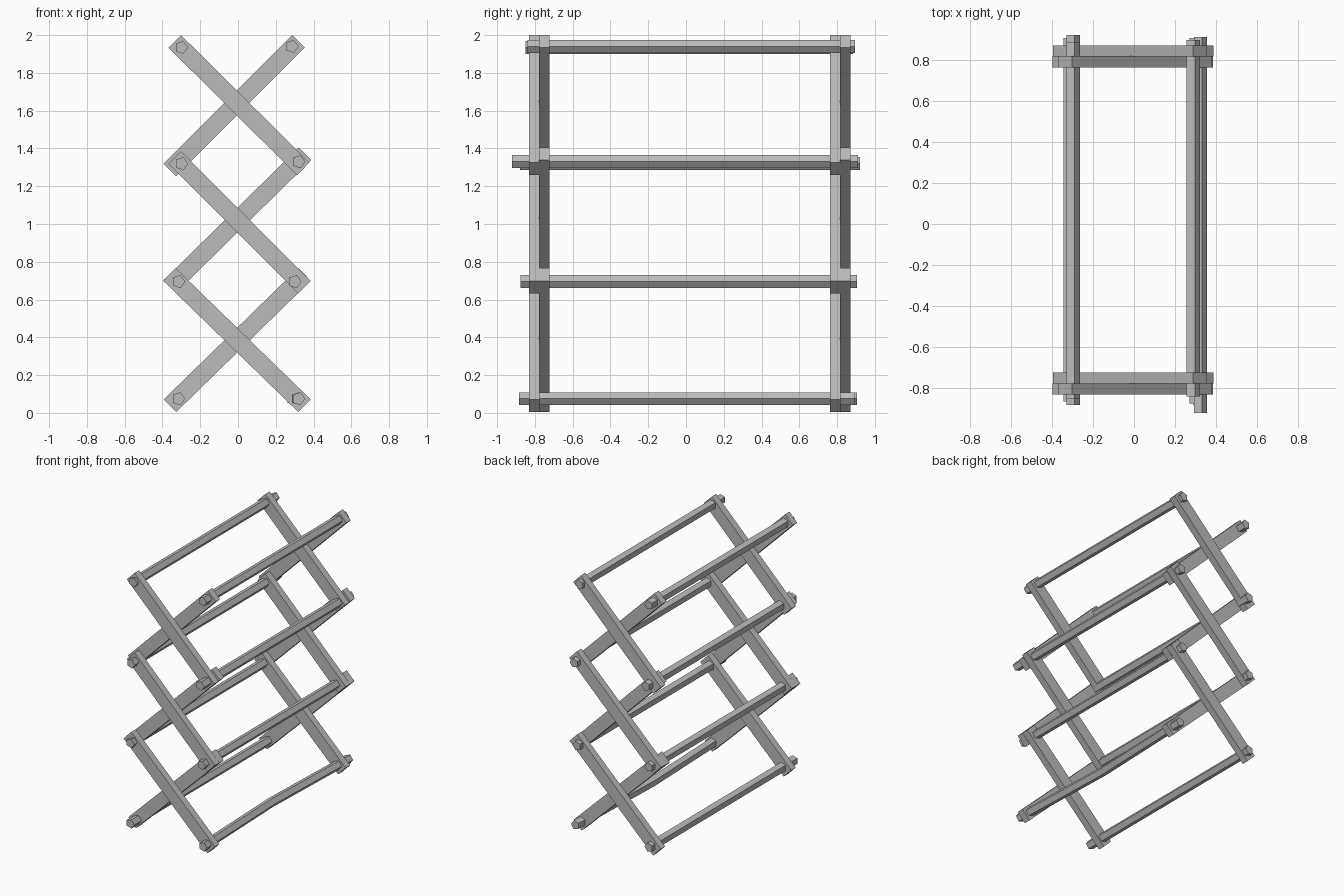
import bpy
import bmesh
from math import pi, cos, sin
from mathutils import Vector

cube = bpy.data.objects.get("Cube")
if cube:
    bpy.data.objects.remove(cube, do_unlink=True)

grey = bpy.data.materials.new("plain_grey")
grey.use_nodes = True
COLOUR = (0.5, 0.5, 0.5, 1)
grey.diffuse_color = COLOUR
grey.node_tree.nodes["Principled BSDF"].inputs["Base Color"].default_value = COLOUR


def loft(name, rings):
    """Join matching rings of points into a capped solid."""
    bm = bmesh.new()
    loops = [[bm.verts.new(p) for p in ring] for ring in rings]
    n = len(loops[0])
    for a, b in zip(loops, loops[1:]):
        for i in range(n):
            j = (i + 1) % n
            bm.faces.new((a[i], a[j], b[j], b[i]))
    bm.faces.new(loops[0])
    bm.faces.new(loops[-1])
    bmesh.ops.recalc_face_normals(bm, faces=bm.faces)
    mesh = bpy.data.meshes.new(name)
    bm.to_mesh(mesh)
    bm.free()
    mesh.materials.append(grey)
    obj = bpy.data.objects.new(name, mesh)
    bpy.context.collection.objects.link(obj)


def bar(name, start, end, y, width=0.094, depth=0.054):
    """Flat bar between two (x, z) end centres."""
    a, b = (Vector((p[0], y, p[1])) for p in (start, end))
    along = (b - a).normalized()
    side = along.cross(Vector((0, 1, 0))) * width / 2
    thick = Vector((0, depth / 2, 0))
    corners = (side + thick, side - thick, -side - thick, -side + thick)
    loft(name, [[p + c for c in corners] for p in (a, b)])


def rod(name, x, z, front, back, bend=0.0, radius=0.036):
    """Five-sided rod along y, optionally bowed sideways at its middle."""
    rings = []
    for y, shift in ((front, 0), (0, bend), (back, 0)):
        rings.append([(x + shift + radius * cos(i * 2 * pi / 5), y,
                       z + radius * sin(i * 2 * pi / 5)) for i in range(5)])
    if not bend:
        del rings[1]
    loft(name, rings)


# Crossing bars of each tier: falling (left to right) and rising
tiers = {
    "lower": (((-0.363, 0.733), (0.352, 0.038)), ((-0.36, 0.038), (0.352, 0.733))),
    "middle": (((-0.335, 1.353), (0.352, 0.665)), ((-0.362, 0.668), (0.355, 1.372))),
    "upper": (((-0.335, 1.967), (0.345, 1.292)), ((-0.362, 1.286), (0.32, 1.967))),
}
for tier, (falling, rising) in tiers.items():
    for place, y in (("front", -0.803), ("back", 0.79)):
        bar(f"{tier}_{place}_falling_bar", *falling, y)
        bar(f"{tier}_{place}_rising_bar", *rising, y + 0.053)

# Pivot rods joining the two frames: x, z, front end, back end, bend
rods = {
    "base_left": (-0.315, 0.075, -0.865, 0.905, 0),
    "base_right": (0.32, 0.075, -0.885, 0.895, -0.03),
    "low_left": (-0.315, 0.695, -0.865, 0.905, 0),
    "low_right": (0.3, 0.695, -0.875, 0.905, 0),
    "high_left": (-0.3, 1.32, -0.88, 0.92, 0),
    "high_right": (0.32, 1.33, -0.92, 0.91, 0),
    "top_left": (-0.3, 1.935, -0.85, 0.885, 0),
    "top_right": (0.285, 1.94, -0.84, 0.895, 0),
}
for place, values in rods.items():
    rod(f"{place}_rod", *values)
